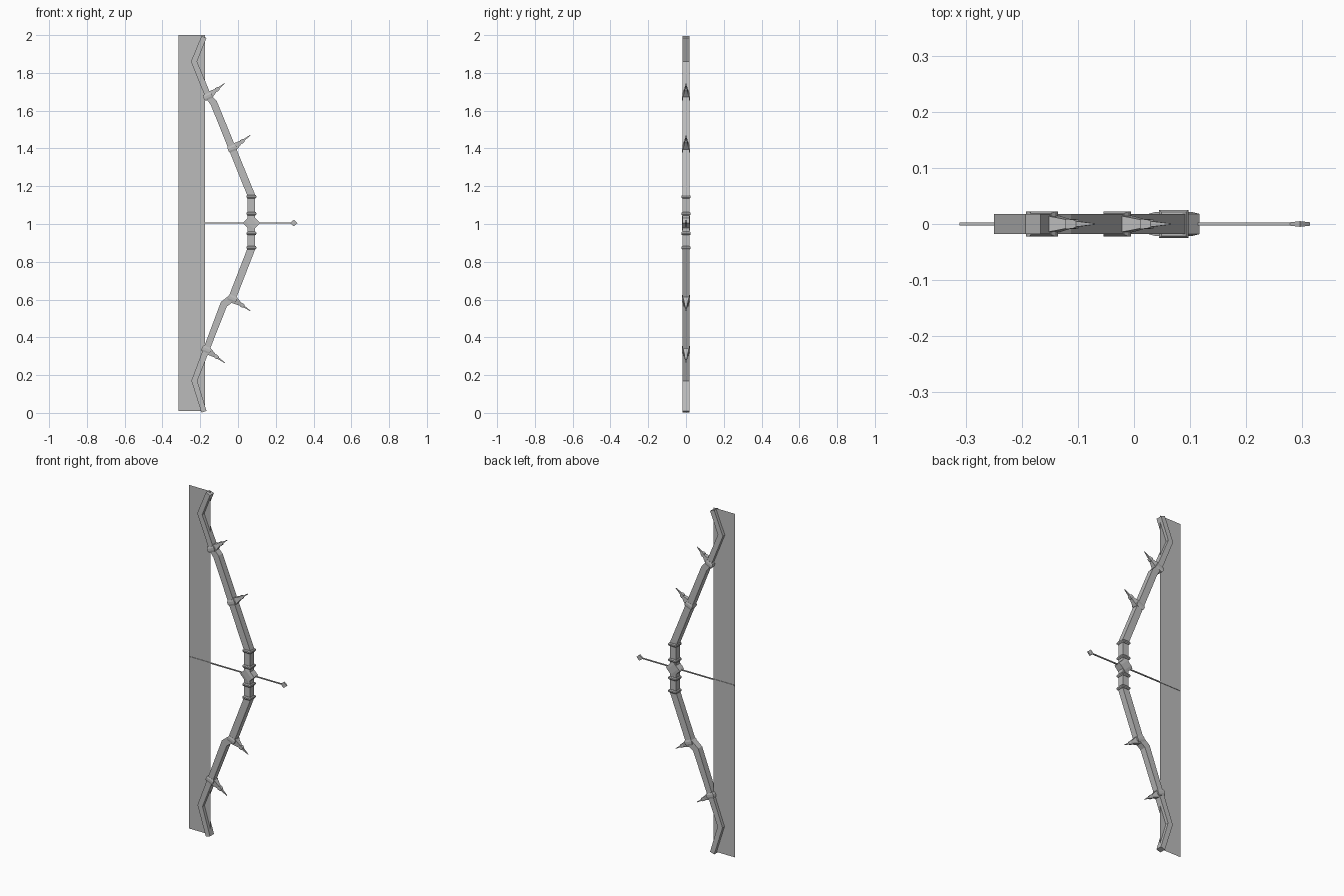
import bpy, bmesh
from mathutils import Vector

if "Cube" in bpy.data.objects:
    bpy.data.objects.remove(bpy.data.objects["Cube"])

grey = bpy.data.materials.new("plain_grey")
grey.diffuse_color = (0.5, 0.5, 0.5, 1)
grey.use_nodes = True
grey.node_tree.nodes["Principled BSDF"].inputs["Base Color"].default_value = grey.diffuse_color


def finish(name, bm):
    bmesh.ops.recalc_face_normals(bm, faces=bm.faces[:])
    me = bpy.data.meshes.new(name)
    bm.to_mesh(me)
    bm.free()
    me.materials.append(grey)
    ob = bpy.data.objects.new(name, me)
    bpy.context.collection.objects.link(ob)
    return ob


def loft(name, rings):
    """Skin four-cornered rings and cap both ends."""
    bm = bmesh.new()
    vs = [[bm.verts.new(p) for p in r] for r in rings]
    for a, b in zip(vs, vs[1:]):
        for i in range(4):
            j = (i + 1) % 4
            bm.faces.new((a[i], a[j], b[j], b[i]))
    bm.faces.new(vs[0])
    bm.faces.new(vs[-1])
    return finish(name, bm)


def ring(c, side, hy):
    """Rectangle spanned by a side vector in the xz plane and the y axis."""
    y = Vector((0, hy, 0))
    return [c + side + y, c + side - y, c - side - y, c - side + y]


def beam(name, pts, hy):
    """Mitred bar along (x, z, width) points."""
    P = [Vector((x, 0, z)) for x, z, w in pts]
    rings = []
    for i, p in enumerate(P):
        d0 = (p - P[max(i - 1, 0)]).normalized()
        d1 = (P[min(i + 1, len(P) - 1)] - p).normalized()
        t = (d0 + d1).normalized()
        ref = d1 if d1.length else d0
        n = Vector((-t.z, 0, t.x)) * (pts[i][2] / 2 / max(0.5, t.dot(ref)))
        rings.append(ring(p, n, hy))
    return loft(name, rings)


def rod(name, a, b, profile):
    """Bar from a to b (xz), profile = (distance fraction, half width, half depth)."""
    A, B = Vector((a[0], 0, a[1])), Vector((b[0], 0, b[1]))
    t = (B - A).normalized()
    n = Vector((-t.z, 0, t.x))
    return loft(name, [ring(A.lerp(B, f), n * h, hy) for f, h, hy in profile])


# Bow stave: recurved tips, limbs and straight grip
beam("bow_stave", [
    (-0.18, 1.99, 0.028), (-0.233, 1.86, 0.03), (-0.157, 1.675, 0.032),
    (-0.128, 1.64, 0.037), (0.071, 1.15, 0.04), (0.071, 0.87, 0.04),
    (-0.03, 0.61, 0.04), (-0.075, 0.575, 0.038), (-0.231, 0.17, 0.03),
    (-0.18, 0.006, 0.028)], 0.018)

# Bands around the grip
for i, z in enumerate((1.145, 1.055, 0.95, 0.875)):
    rod(f"grip_band_{i}", (0.071, z - 0.009), (0.071, z + 0.009),
        [(0, 0.022, 0.021), (0.3, 0.026, 0.025), (0.7, 0.026, 0.025), (1, 0.022, 0.021)])

# Diamond block at the arrow rest
rod("arrow_rest", (0.071 - 0.023, 1.005 - 0.023), (0.071 + 0.023, 1.005 + 0.023),
    [(0, 0.032, 0.018), (0.25, 0.032, 0.021), (0.75, 0.032, 0.021), (1, 0.032, 0.018)])

# Thorns with collars on the limbs: base, tip, limb direction
thorns = [((-0.16, 1.675), (-0.07, 1.745), (0.4, -0.92)),
          ((-0.03, 1.40), (0.065, 1.47), (0.38, -0.92)),
          ((-0.03, 0.605), (0.065, 0.54), (0.38, 0.92)),
          ((-0.168, 0.335), (-0.07, 0.265), (0.37, 0.92))]
for i, (a, b, d) in enumerate(thorns):
    rod(f"thorn_{i}", a, b, [
        (0, 0.024, 0.018), (0.3, 0.014, 0.012), (0.48, 0.008, 0.008),
        (0.5, 0.011, 0.009), (0.62, 0.009, 0.008), (0.66, 0.005, 0.005),
        (1, 0.0015, 0.001)])
    k = 0.016
    rod(f"limb_collar_{i}", (a[0] - d[0] * k, a[1] - d[1] * k),
        (a[0] + d[0] * k, a[1] + d[1] * k),
        [(0, 0.02, 0.019), (0.3, 0.024, 0.022), (0.7, 0.024, 0.022), (1, 0.02, 0.019)])

# Arrow shaft and diamond head
rod("arrow_shaft", (-0.311, 1.005), (0.29, 1.005), [(0, 0.003, 0.003), (1, 0.003, 0.003)])
rod("arrow_head", (0.278, 1.005), (0.314, 1.005),
    [(0, 0.003, 0.003), (0.5, 0.017, 0.005), (1, 0.001, 0.003)])

# Flat string card
bm = bmesh.new()
bm.faces.new([bm.verts.new((x, 0, z)) for x, z in
              ((-0.314, 0.01), (-0.175, 0.01), (-0.175, 2.0), (-0.314, 2.0))])
finish("string_card", bm)
